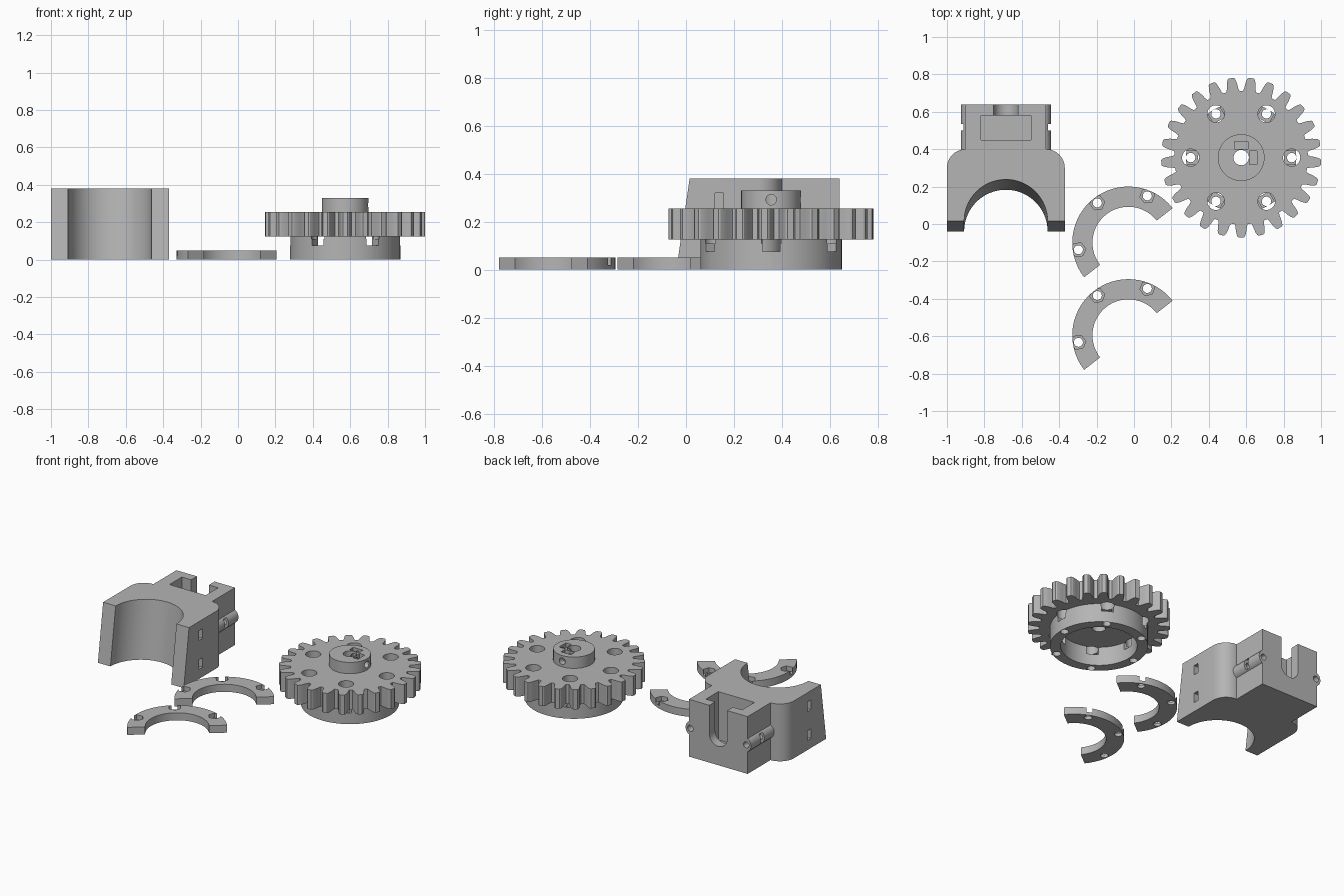
import bpy, bmesh, math
from mathutils import Matrix, Vector

if "Cube" in bpy.data.objects:
    bpy.data.objects.remove(bpy.data.objects["Cube"])

grey = bpy.data.materials.new("grey plastic")
grey.diffuse_color = (0.46, 0.46, 0.46, 1)
grey.use_nodes = True
grey.node_tree.nodes["Principled BSDF"].inputs["Base Color"].default_value = grey.diffuse_color


def prism(name, pts, z0, z1, shear=0.0):
    """Extrude a flat outline from z0 to z1; shear slides it along y with height."""
    bm = bmesh.new()
    low = [bm.verts.new((x, y + shear * z0, z0)) for x, y in pts]
    high = [bm.verts.new((x, y + shear * z1, z1)) for x, y in pts]
    n = len(pts)
    bm.faces.new(low[::-1])
    bm.faces.new(high)
    for i in range(n):
        bm.faces.new((low[i], low[(i + 1) % n], high[(i + 1) % n], high[i]))
    bmesh.ops.recalc_face_normals(bm, faces=bm.faces)
    me = bpy.data.meshes.new(name)
    bm.to_mesh(me)
    bm.free()
    ob = bpy.data.objects.new(name, me)
    bpy.context.collection.objects.link(ob)
    me.materials.append(grey)
    return ob


def arc(cx, cy, r, a0, a1, n):
    return [(cx + r * math.cos(math.radians(a0 + (a1 - a0) * i / n)),
             cy + r * math.sin(math.radians(a0 + (a1 - a0) * i / n))) for i in range(n + 1)]


def cyl(cx, cy, r, z0, z1, n=32, a=0.0, name="cutter"):
    return prism(name, arc(cx, cy, r, a, a + 360, n)[:-1], z0, z1)


def box(x0, x1, y0, y1, z0, z1):
    return prism("cutter", [(x0, y0), (x1, y0), (x1, y1), (x0, y1)], z0, z1)


def rod(start, axis, r, length, n=24):
    """Cylinder from a start point along an axis."""
    ob = cyl(0, 0, r, 0, length, n)
    q = Vector((0, 0, 1)).rotation_difference(Vector(axis))
    ob.data.transform(Matrix.Translation(start) @ q.to_matrix().to_4x4())
    return ob


def combine(target, tool, op='DIFFERENCE'):
    bpy.context.view_layer.objects.active = target
    m = target.modifiers.new("bool", 'BOOLEAN')
    m.operation, m.solver, m.object = op, 'EXACT', tool
    bpy.ops.object.modifier_apply(modifier=m.name)
    bpy.data.objects.remove(tool)


def finish(ob):
    bpy.ops.object.select_all(action='DESELECT')
    ob.select_set(True)
    bpy.context.view_layer.objects.active = ob
    bpy.ops.object.shade_smooth_by_angle(angle=math.radians(28))


# --- Bracket: rounded body with a narrower neck at the back ---
BX, H = -0.685, 0.38
right = [(0.315, -0.2)] + arc(0.215, 0.30, 0.1, 0, 90, 10) + [(0.215, 0.64)]
outline = [(BX + x, y) for x, y in right] + [(BX - x, y) for x, y in right[::-1]]
bracket = prism("bracket", outline, 0, H)

# leaning half-round saddle and slanted front faces
saddle = [(BX - 0.6, -0.6), (BX + 0.6, -0.6), (BX + 0.6, -0.04)]
saddle += arc(BX, -0.04, 0.223, 0, 180, 48) + [(BX - 0.6, -0.04)]
combine(bracket, prism("cutter", saddle, -0.1, H + 0.1, shear=0.055 / H))

# pocket and U slot in the neck
combine(bracket, box(BX - 0.133, BX + 0.133, 0.45, 0.58, 0.06, H + 0.1))
combine(bracket, box(BX - 0.065, BX + 0.065, 0.55, 0.7, 0.19, H + 0.1))
combine(bracket, rod((BX, 0.55, 0.19), (0, 1, 0), 0.065, 0.15, 32))

for s in (-1, 1):
    # side bosses with a screw hole and nut slot
    combine(bracket, rod((BX + s * 0.19, 0.38, 0.19), (0, 1, 0), 0.05, 0.26, 32), 'UNION')
    combine(bracket, rod((BX + s * 0.205, 0.43, 0.19), (0, 1, 0), 0.02, 0.3))
    xs = sorted((BX + s * 0.18, BX + s * 0.3))
    combine(bracket, box(*xs, 0.50, 0.535, 0.155, 0.225))
    # slots in the outer cheeks
    xs = sorted((BX + s * 0.255, BX + s * 0.4))
    for z in (0.095, 0.287):
        combine(bracket, box(*xs, 0.12, 0.157, z - 0.032, z + 0.032))
finish(bracket)

# --- Gear: toothed disc, hub on top, hollow collar below ---
GX, GY, TEETH = 0.573, 0.355, 25
flank = [(0.357, 5.6), (0.372, 4.7), (0.39, 4.2), (0.41, 3.4), (0.423, 2.6), (0.428, 1.7)]
profile = []
for k in range(TEETH):
    mid = 270 + k * 360 / TEETH
    for r, a in [(r, -a) for r, a in flank] + flank[::-1]:
        t = math.radians(mid + a)
        profile.append((GX + r * math.cos(t), GY + r * math.sin(t)))
gear = prism("gear", profile, 0.125, 0.255)
combine(gear, cyl(GX, GY, 0.125, 0.2, 0.33, 48), 'UNION')
combine(gear, cyl(GX, GY, 0.295, 0, 0.16, 72), 'UNION')
combine(gear, cyl(GX, GY, 0.23, -0.1, 0.125, 64))
combine(gear, cyl(GX, GY, 0.041, -0.1, 0.5))

# bolt holes and radial nut slots in the collar
for k in range(6):
    t = math.radians(60 * k)
    x, y = GX + 0.27 * math.cos(t), GY + 0.27 * math.sin(t)
    slot = box(0.2, 0.33, -0.036, 0.036, 0.075, 0.125)
    slot.data.transform(Matrix.Translation((GX, GY, 0)) @ Matrix.Rotation(t, 4, 'Z'))
    combine(gear, slot)
    combine(gear, cyl(x, y, 0.046, 0.11, 0.4))
    combine(gear, cyl(x, y, 0.025, -0.1, 0.2))

# set-screw holes and nut slots in the hub
for d in ((1, 0, 0), (0, 1, 0)):
    combine(gear, rod((GX, GY, 0.292), d, 0.022, 0.2))
combine(gear, box(GX - 0.036, GX + 0.036, GY + 0.045, GY + 0.085, 0.257, 0.4))
combine(gear, box(GX + 0.045, GX + 0.085, GY - 0.036, GY + 0.036, 0.257, 0.4))
finish(gear)

# --- Two half-ring retainers with nut recesses ---
for name, cy in (("rear_half_ring", -0.1), ("front_half_ring", -0.595)):
    cx = -0.03
    pts = arc(cx, cy, 0.3, 38, 218, 48) + arc(cx, cy, 0.192, 218, 38, 40)
    ring = prism(name, pts, 0, 0.05)
    for a in (68, 128, 188):
        t = math.radians(a)
        x, y = cx + 0.27 * math.cos(t), cy + 0.27 * math.sin(t)
        combine(ring, cyl(x, y, 0.04, 0.02, 0.1, 6, a))
        combine(ring, cyl(x, y, 0.024, -0.1, 0.1))
    finish(ring)
